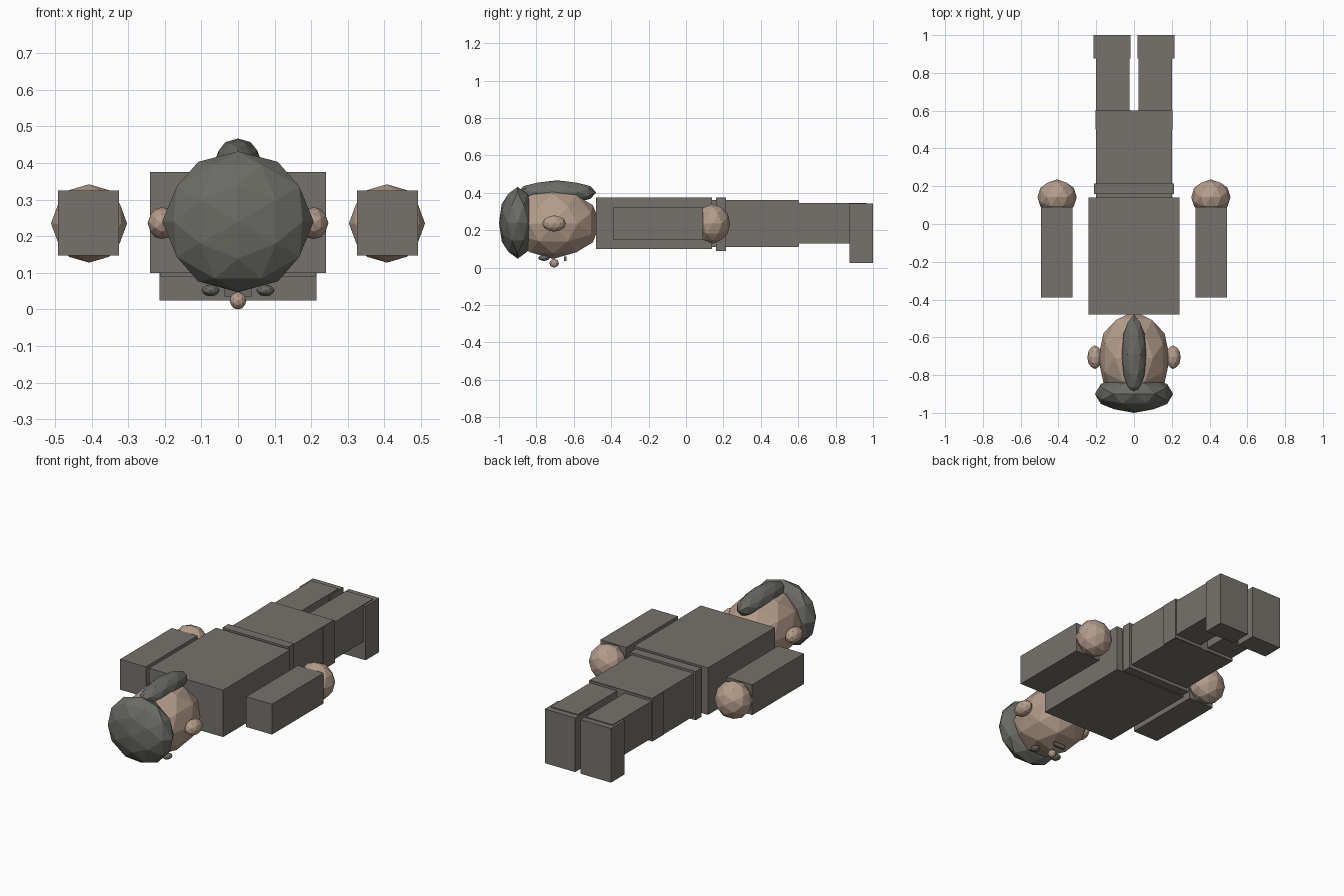
import bpy, bmesh
from itertools import combinations, product
from mathutils import Vector

cube = bpy.data.objects.get("Cube")
if cube:
    bpy.data.objects.remove(cube, do_unlink=True)


def material(name, rgb):
    m = bpy.data.materials.new(name)
    m.use_nodes = True
    m.diffuse_color = (*rgb, 1)
    m.node_tree.nodes["Principled BSDF"].inputs["Base Color"].default_value = (*rgb, 1)
    return m


CLOTH = material("warm grey cloth", (0.18, 0.17, 0.15))
SKIN = material("tan skin", (0.46, 0.34, 0.26))
HAIR = material("dark grey hair", (0.145, 0.147, 0.13))


def finish(name, bm, mat):
    bmesh.ops.recalc_face_normals(bm, faces=bm.faces)
    mesh = bpy.data.meshes.new(name)
    bm.to_mesh(mesh)
    bm.free()
    mesh.materials.append(mat)
    obj = bpy.data.objects.new(name, mesh)
    bpy.context.scene.collection.objects.link(obj)
    return obj


def box(name, x, y, z, mat=CLOTH):
    """Box spanning the given (low, high) ranges."""
    bm = bmesh.new()
    bmesh.ops.create_cube(bm, size=1)
    for v in bm.verts:
        v.co = [lo + (c + 0.5) * (hi - lo) for c, (lo, hi) in zip(v.co, (x, y, z))]
    return finish(name, bm, mat)


def ball_points():
    """Icosahedron corners on golden rectangles, plus edge midpoints."""
    g = (1 + 5 ** 0.5) / 2
    pts = []
    for s, t in product((-1, 1), repeat=2):
        pts += [Vector((s, 0, t * g)), Vector((s * g, t, 0)), Vector((0, s * g, t))]
    mids = [a + b for a, b in combinations(pts, 2) if (a - b).length < 2.1]
    return [p.normalized() for p in pts + mids]


POINTS = ball_points()


def ball(name, center, radii, mat):
    """Faceted ellipsoid."""
    bm = bmesh.new()
    for p in POINTS:
        bm.verts.new([c + a * r for c, a, r in zip(center, p, radii)])
    bmesh.ops.convex_hull(bm, input=bm.verts)
    return finish(name, bm, mat)


# Trunk
box("torso", (-0.24, 0.24), (-0.48, 0.14), (0.10, 0.375))
box("hips", (-0.2, 0.2), (0.13, 0.60), (0.11, 0.362))
box("belt", (-0.213, 0.213), (0.16, 0.215), (0.09, 0.375))

# Head and hair
ball("head", (0, -0.71, 0.235), (0.19, 0.25, 0.188), SKIN)
ball("hair_cap", (0, -0.9, 0.24), (0.207, 0.1, 0.192), HAIR)
ball("hair_crest", (0, -0.69, 0.402), (0.065, 0.21, 0.065), HAIR)

# Face
ball("nose", (0, -0.705, 0.024), (0.023, 0.025, 0.024), SKIN)
box("mouth", (-0.037, 0.037), (-0.652, -0.638), (0.036, 0.06), HAIR)

# Paired parts
for side, s in (("left", 1), ("right", -1)):
    def span(a, b):
        return tuple(sorted((s * a, s * b)))

    ball(side + "_ear", (s * 0.207, -0.705, 0.236), (0.04, 0.063, 0.044), SKIN)
    ball(side + "_eye", (s * 0.075, -0.76, 0.052), (0.025, 0.03, 0.016), HAIR)
    box(side + "_arm", span(0.325, 0.492), (-0.388, 0.09), (0.147, 0.325))
    ball(side + "_hand", (s * 0.407, 0.142, 0.235), (0.104, 0.094, 0.107), SKIN)
    box(side + "_cuff", span(0.019, 0.205), (0.50, 0.603), (0.112, 0.36))
    box(side + "_leg", span(0.025, 0.2), (0.55, 0.965), (0.13, 0.347))
    box(side + "_foot", span(0.018, 0.214), (0.875, 1.0), (0.025, 0.342))
